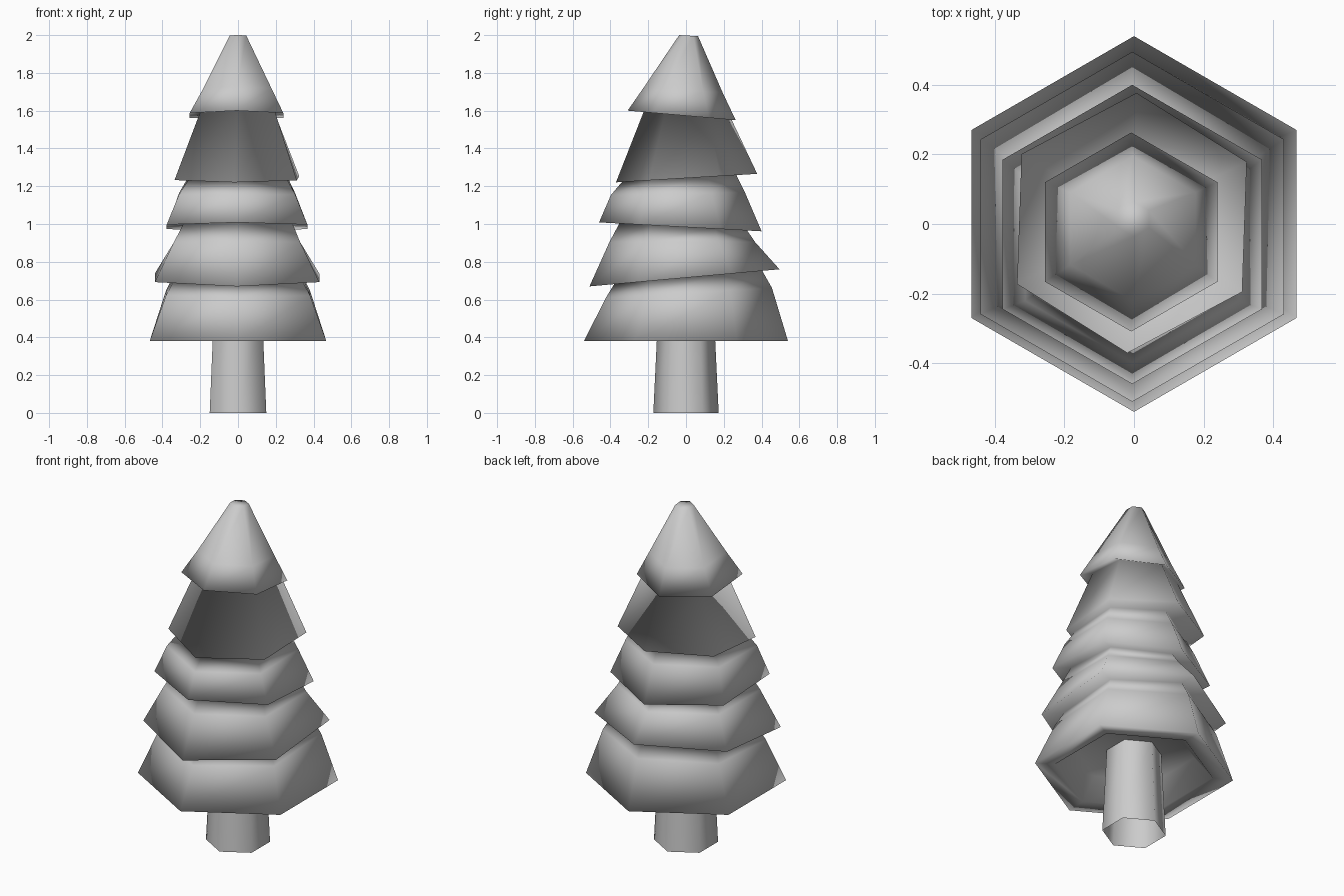
import bpy, bmesh
from math import sin, cos, radians

if "Cube" in bpy.data.objects:
    bpy.data.objects.remove(bpy.data.objects["Cube"])


def hex_shell(name, rings, cap_low=False, cap_high=False):
    """Smooth six-sided shell; ring = (radius, centre x, centre y, z, tilt along y, spin)."""
    bm = bmesh.new()
    loops = []
    for r, cx, cy, z, tilt, spin in rings:
        loop = []
        for i in range(6):
            a = radians(90 + 60 * i + spin)
            x, y = r * cos(a), r * sin(a)
            loop.append(bm.verts.new((cx + x, cy + y, z + tilt * y)))
        loops.append(loop)
    for low, high in zip(loops, loops[1:]):
        for i in range(6):
            j = (i + 1) % 6
            bm.faces.new((low[i], low[j], high[j], high[i]))
    if cap_low:
        bm.faces.new(loops[0][::-1])
    if cap_high:
        bm.faces.new(loops[-1])
    for f in bm.faces:
        f.smooth = True
    mesh = bpy.data.meshes.new(name)
    bm.to_mesh(mesh)
    bm.free()
    obj = bpy.data.objects.new(name, mesh)
    bpy.context.collection.objects.link(obj)
    return obj


# Tapered trunk, open below, running up into the hollow lowest tier
hex_shell("trunk", [(0.173, 0, 0, 0, 0, 0), (0.148, 0, 0, 0.52, 0, 0)])

# Foliage: one continuous stepped profile, each tier slightly tilted
hex_shell("foliage", [
    # hollow underside
    (0.33, 0, 0, 0.50, 0, 0),
    (0.43, 0, 0, 0.385, 0, 0),
    # tier 1: rim, shoulder, joint below tier 2
    (0.54, 0, 0, 0.38, 0, 0),
    (0.44, 0, 0.015, 0.635, 0.06, 0),
    (0.39, 0, 0.012, 0.72, 0.09, 0),
    # tier 2
    (0.503, -0.005, -0.008, 0.715, 0.09, 0),
    (0.385, -0.005, -0.02, 0.905, 0.0, 0),
    (0.335, 0, -0.015, 0.99, -0.055, 0),
    # tier 3
    (0.43, -0.005, -0.03, 0.985, -0.055, 0),
    (0.355, -0.005, -0.043, 1.16, 0.02, 0),
    (0.30, 0, -0.035, 1.245, 0.06, 0),
    # tier 4
    (0.374, -0.006, 0.003, 1.243, 0.06, -2),
    (0.23, 0, 0.008, 1.58, -0.088, -1),
    # treetop
    (0.286, -0.008, -0.023, 1.575, -0.088, 0),
    (0.208, -0.003, -0.013, 1.71, -0.08, 0),
    (0.05, 0, 0.014, 1.997, -0.06, 0)], cap_low=True, cap_high=True)
